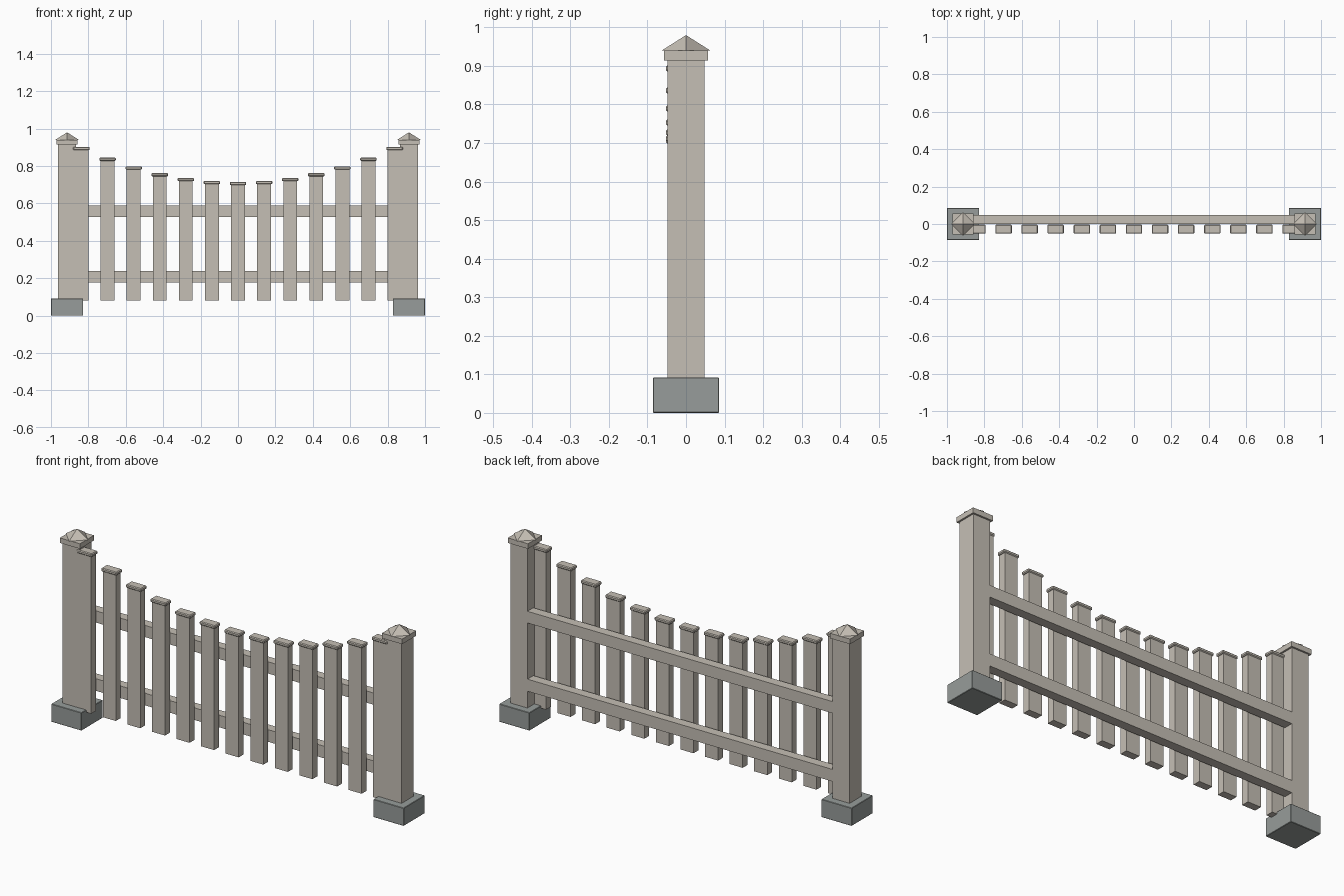
import bpy
import math

cube = bpy.data.objects.get("Cube")
if cube:
    bpy.data.objects.remove(cube, do_unlink=True)


def material(name, rgb):
    mat = bpy.data.materials.new(name)
    mat.use_nodes = True
    colour = (*rgb, 1)
    mat.diffuse_color = colour
    mat.node_tree.nodes["Principled BSDF"].inputs["Base Color"].default_value = colour
    return mat


wood = material("weathered wood", (0.56, 0.52, 0.46))
stone = material("grey concrete", (0.31, 0.335, 0.325))


def box(name, xs, ys, zs, mat, bevel=0):
    """Box from its lower and upper limits on each axis."""
    limits = (xs, ys, zs)
    bpy.ops.mesh.primitive_cube_add(size=1, location=[(a + b) / 2 for a, b in limits])
    obj = bpy.context.object
    obj.name = name
    obj.scale = [b - a for a, b in limits]
    bpy.ops.object.transform_apply(location=False, rotation=False, scale=True)
    obj.data.materials.append(mat)
    if bevel:
        mod = obj.modifiers.new("soft edges", "BEVEL")
        mod.width = bevel
        mod.segments = 1
    return obj


def around(centre, half):
    return (centre - half, centre + half)


# End posts with footing, cap slab and pointed finial
POST_X = 0.914
for side, x in (("right", -POST_X), ("left", POST_X)):
    box(side + "_footing", around(x, 0.086), around(0, 0.086), (0, 0.092), stone, 0.002)
    box(side + "_post", around(x, 0.048), around(0, 0.048), (0.09, 0.914), wood)
    box(side + "_post_cap", around(x, 0.057), around(0, 0.057), (0.914, 0.94), wood)
    bpy.ops.mesh.primitive_cone_add(vertices=4, radius1=0.063, depth=0.04,
                                    location=(x, 0, 0.96))
    finial = bpy.context.object
    finial.name = side + "_finial"
    finial.data.materials.append(wood)

# Two rails behind the pickets
for name, zs in (("lower_rail", (0.178, 0.24)), ("upper_rail", (0.528, 0.588))):
    box(name, around(0, 0.87), (0, 0.048), zs, wood)

# Pickets whose tops follow a shallow dip
for i in range(-6, 7):
    x = i * 0.1395
    top = 0.715 + 0.267 * x * x
    box("picket", around(x, 0.037), (-0.047, -0.008), (0.08, top - 0.015), wood)
    box("picket_cap", around(x, 0.044), (-0.052, -0.004), (top - 0.017, top), wood, 0.004)
